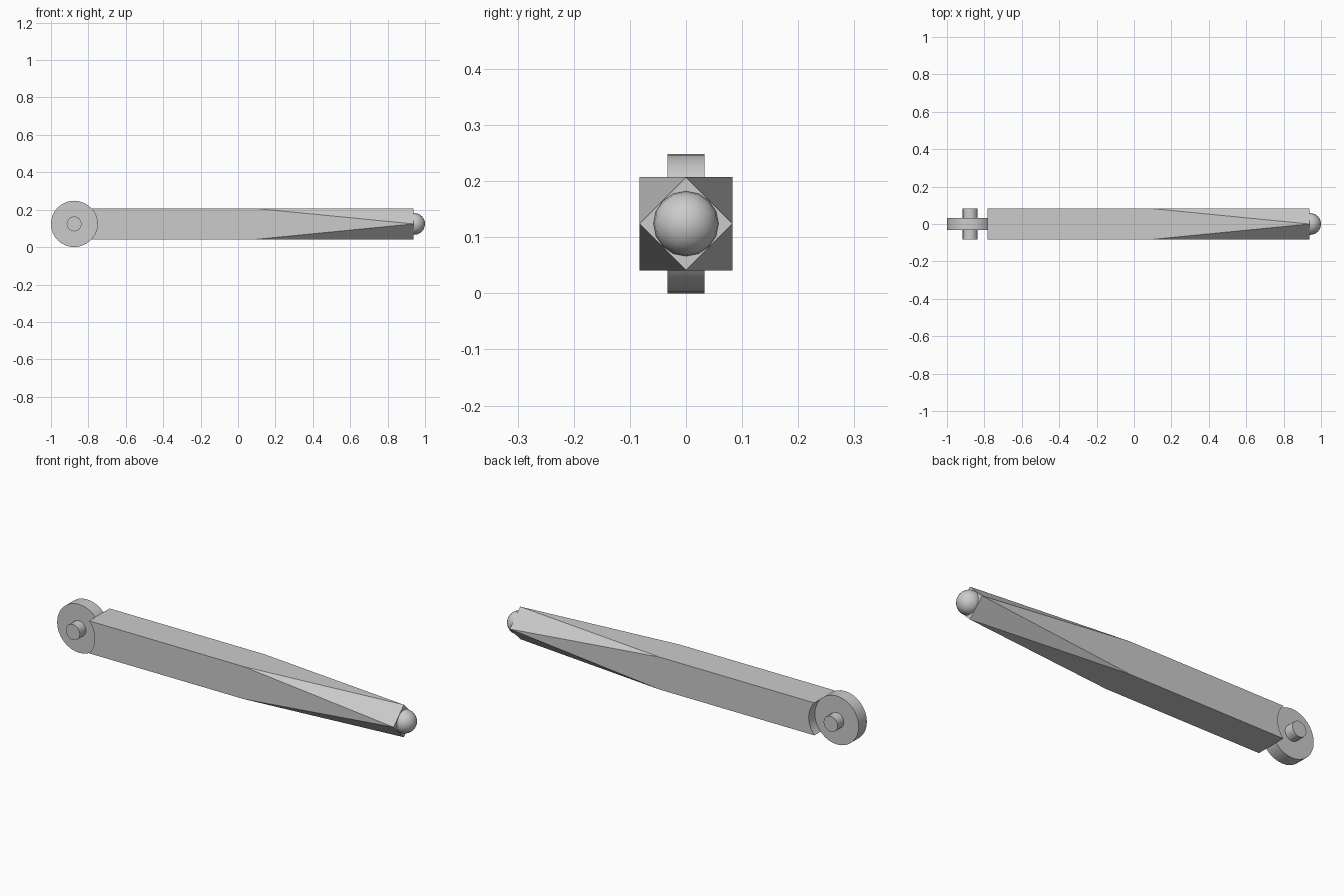
import bpy, bmesh, math

cube = bpy.data.objects.get("Cube")
if cube:
    bpy.data.objects.remove(cube, do_unlink=True)

H = 0.083               # half width of the bar, also half length of the axle
R = 0.124               # wheel radius and height of the centre line
HUB_X = R - 1.0
TAPER_X, TIP_X = 0.09, 0.938
BALL_R = 0.058

grey = bpy.data.materials.new("plain grey")
grey.use_nodes = True
grey.diffuse_color = (0.6, 0.6, 0.6, 1)
grey.node_tree.nodes["Principled BSDF"].inputs["Base Color"].default_value = (0.6, 0.6, 0.6, 1)


def finish(obj, name, smooth=True):
    obj.name = name
    obj.data.name = name
    obj.data.materials.append(grey)
    if smooth:
        bpy.ops.object.shade_smooth_by_angle(angle=math.radians(30))


def disc(name, radius, depth, sides):
    """Cylinder lying along y on the hub centre."""
    bpy.ops.mesh.primitive_cylinder_add(vertices=sides, radius=radius, depth=depth,
                                        location=(HUB_X, 0, R), rotation=(math.pi / 2, 0, 0))
    finish(bpy.context.object, name)


# Hinge wheel and the axle through it
disc("hinge_wheel", R, 0.066, 32)
disc("hinge_axle", 0.04, 2 * H, 16)

# Bar: hollowed round the wheel, its square section twisting into a diamond at the tip
bm = bmesh.new()
half_angle = math.asin(H / R)
steps = 10
arc = []
for i in range(steps + 1):
    a = half_angle * (2 * i / steps - 1)
    arc.append((HUB_X + R * math.cos(a), R + R * math.sin(a)))
left = [bm.verts.new((x, H, z)) for x, z in arc]
right = [bm.verts.new((x, -H, z)) for x, z in arc]
corner = {(y, z): bm.verts.new((TAPER_X, y * H, R + z * H)) for y in (-1, 1) for z in (-1, 1)}
tip = {d: bm.verts.new((TIP_X, d[0] * H, R + d[1] * H)) for d in ((0, 1), (1, 0), (0, -1), (-1, 0))}

for row, y in ((left, 1), (right, -1)):
    bm.faces.new(row + [corner[y, 1], tip[y, 0], corner[y, -1]])
for i, z in ((0, -1), (-1, 1)):
    bm.faces.new([left[i], corner[1, z], tip[0, z], corner[-1, z], right[i]])
for (y, z), v in corner.items():
    bm.faces.new([v, tip[y, 0], tip[0, z]])
bm.faces.new(list(tip.values()))
hollow = [bm.faces.new([left[i], left[i + 1], right[i + 1], right[i]]) for i in range(steps)]
for f in hollow:
    f.smooth = True
bmesh.ops.recalc_face_normals(bm, faces=bm.faces[:])
# Keep the rim of the hollow crisp
for e in bm.edges:
    if any(not f.smooth for f in e.link_faces):
        e.smooth = False
mesh = bpy.data.meshes.new("bar")
bm.to_mesh(mesh)
bm.free()
bar = bpy.data.objects.new("bar", mesh)
bpy.context.collection.objects.link(bar)
finish(bar, "bar", smooth=False)

# Ball at the tip
bpy.ops.mesh.primitive_uv_sphere_add(segments=16, ring_count=12, radius=BALL_R,
                                     location=(1 - BALL_R, 0, R), rotation=(0, math.pi / 2, 0))
finish(bpy.context.object, "tip_ball")
